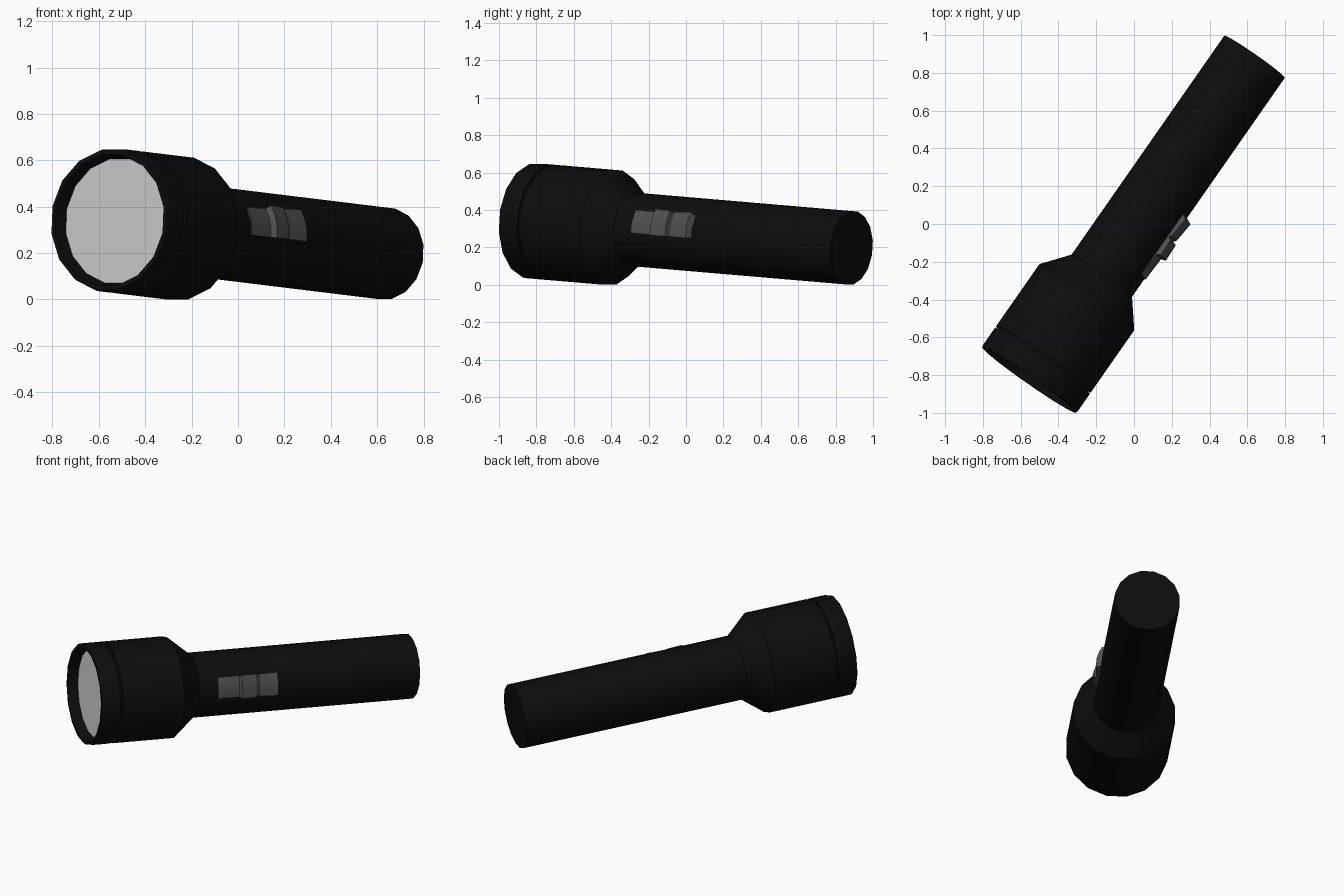
import bpy, bmesh, math
from mathutils import Vector

if "Cube" in bpy.data.objects:
    bpy.data.objects.remove(bpy.data.objects["Cube"])

# Torch axis: "along" runs from lens to tail, "side" faces the switch
HEAD, TILT = math.radians(55.1), math.radians(4.0)
FRONT = Vector((-0.555, -0.825, 0.343))
ALONG = Vector((math.cos(HEAD) * math.cos(TILT), math.sin(HEAD) * math.cos(TILT), -math.sin(TILT)))
SIDE = Vector((math.sin(HEAD), -math.cos(HEAD), 0))
UP = SIDE.cross(ALONG)
SIDES = 16


def material(name, value):
    m = bpy.data.materials.new(name)
    m.diffuse_color = (value, value, value, 1)
    m.use_nodes = True
    m.node_tree.nodes["Principled BSDF"].inputs["Base Color"].default_value = m.diffuse_color
    return m


def sweep(name, profile, angles, mat, closed_profile=False, full=True):
    """Turn a (distance, radius) profile about the torch axis through the angles."""
    bm = bmesh.new()
    rings = [[bm.verts.new(FRONT + ALONG * s + (SIDE * math.cos(a) + UP * math.sin(a)) * r)
              for s, r in profile] for a in angles]
    n, k = len(rings), len(profile)
    for i in range(n if full else n - 1):
        p, q = rings[i], rings[(i + 1) % n]
        for j in range(k if closed_profile else k - 1):
            h = (j + 1) % k
            bm.faces.new((p[j], p[h], q[h], q[j]))
    # End caps
    if not full:
        bm.faces.new(rings[0])
        bm.faces.new(rings[-1])
    elif not closed_profile:
        bm.faces.new([r[0] for r in rings])
        bm.faces.new([r[-1] for r in rings])
    bmesh.ops.recalc_face_normals(bm, faces=bm.faces)
    mesh = bpy.data.meshes.new(name)
    bm.to_mesh(mesh)
    bm.free()
    ob = bpy.data.objects.new(name, mesh)
    bpy.context.collection.objects.link(ob)
    mesh.materials.append(mat)
    bpy.ops.object.select_all(action='DESELECT')
    ob.select_set(True)
    bpy.context.view_layer.objects.active = ob
    bpy.ops.object.shade_smooth_by_angle(angle=math.radians(30))
    return ob


black = material("black_plastic", 0.004)
grey = material("switch_grey", 0.08)
glass = material("lens_grey", 0.6)
circle = [math.tau * (i + 0.5) / SIDES for i in range(SIDES)]

# Head, shoulder and handle in one turned shape
sweep("body", [(0.07, 0.298), (0.135, 0.298), (0.135, 0.312), (0.531, 0.312),
               (0.671, 0.199), (2.09, 0.199)], circle, black)

# Front ring with sloping recess
sweep("bezel", [(0.07, 0.272), (0.0, 0.288), (0.0, 0.307), (0.015, 0.312),
                (0.12, 0.312), (0.12, 0.29), (0.07, 0.29)], circle, black, closed_profile=True)

# Lens disc
sweep("lens", [(0.06, 0.273), (0.068, 0.273)], circle, glass)

# Sliding switch: low ramp, thumb ridge and rear pad wrapped on the handle
arc = [math.radians(d) for d in (-3, 11.25, 22, 33.5)]
sweep("switch", [(0.79, 0.18), (0.79, 0.202), (0.925, 0.207), (0.935, 0.233), (1.03, 0.229),
                 (1.035, 0.21), (1.045, 0.21), (1.05, 0.219), (1.165, 0.23), (1.19, 0.18)],
      arc, grey, closed_profile=True, full=False)
